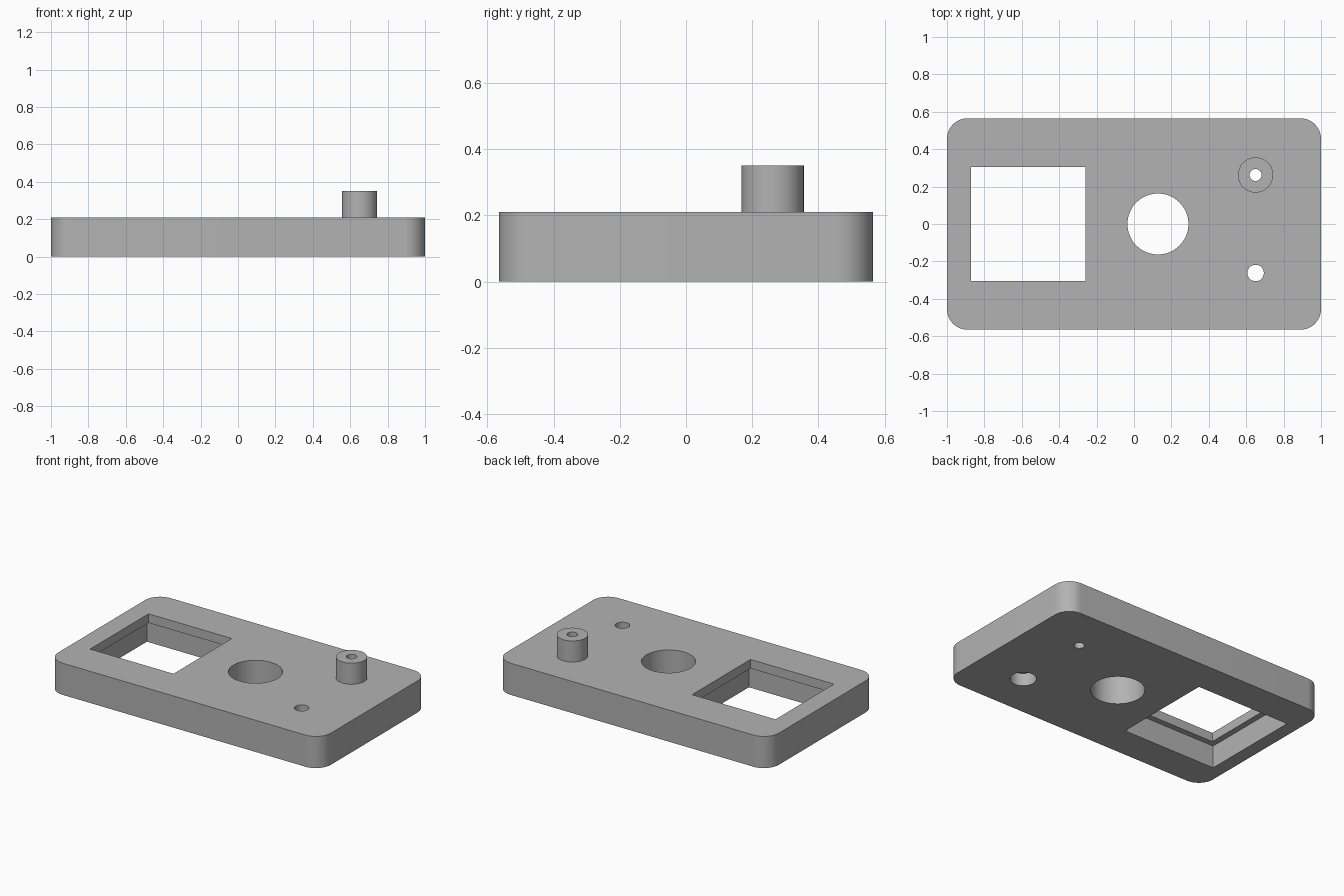
import bpy
import bmesh
from mathutils import Matrix

cube = bpy.data.objects.get("Cube")
if cube:
    bpy.data.objects.remove(cube, do_unlink=True)

# Key dimensions
WIDTH, DEPTH, TOP = 2.0, 1.13, 0.21
CORNER = 0.11
POST_TOP = 0.35
LEDGE = 0.15
WINDOW_X = -0.565
HOLE_X, HOLE_Y = 0.65, 0.262
OVER = 0.05  # cutter overshoot

grey = bpy.data.materials.new("grey_plastic")
grey.use_nodes = True
colour = (0.45, 0.45, 0.45, 1)
grey.diffuse_color = colour
grey.node_tree.nodes["Principled BSDF"].inputs["Base Color"].default_value = colour


def finish(name, bm):
    mesh = bpy.data.meshes.new(name)
    bm.to_mesh(mesh)
    bm.free()
    mesh.materials.append(grey)
    obj = bpy.data.objects.new(name, mesh)
    bpy.context.collection.objects.link(obj)
    return obj


def box(name, x, y, size_x, size_y, low, high, corner=0):
    bm = bmesh.new()
    place = Matrix.Translation((x, y, (low + high) / 2))
    scale = Matrix.Diagonal((size_x, size_y, high - low, 1))
    bmesh.ops.create_cube(bm, size=1, matrix=place @ scale)
    if corner:
        upright = [e for e in bm.edges
                   if abs(e.verts[0].co.z - e.verts[1].co.z) > 0.01]
        bmesh.ops.bevel(bm, geom=upright, offset=corner, segments=12,
                        profile=0.5, affect='EDGES')
    return finish(name, bm)


def cylinder(name, x, y, radius, low, high):
    bm = bmesh.new()
    bmesh.ops.create_cone(bm, cap_ends=True, segments=64,
                          radius1=radius, radius2=radius, depth=high - low,
                          matrix=Matrix.Translation((x, y, (low + high) / 2)))
    return finish(name, bm)


def select_only(obj):
    bpy.ops.object.select_all(action='DESELECT')
    obj.select_set(True)
    bpy.context.view_layer.objects.active = obj


def cut(target, cutter):
    cutter.hide_render = True
    select_only(target)
    mod = target.modifiers.new("cut", 'BOOLEAN')
    mod.operation = 'DIFFERENCE'
    mod.solver = 'EXACT'
    mod.object = cutter
    bpy.ops.object.modifier_apply(modifier=mod.name)
    bpy.data.objects.remove(cutter, do_unlink=True)


# Rounded cover plate
plate = box("cover_plate", 0, 0, WIDTH, DEPTH, 0, TOP, CORNER)

# Square window, with a wider recess on the underside
cut(plate, box("window_cutter", WINDOW_X, 0, 0.612, 0.612, -OVER, TOP + OVER))
cut(plate, box("recess_cutter", WINDOW_X, 0, 0.69, 0.69, -OVER, LEDGE))

# Large centre hole
cut(plate, cylinder("centre_cutter", 0.128, 0, 0.163, -OVER, TOP + OVER))

# Front hole, counterbored from below
cut(plate, cylinder("front_hole_cutter", HOLE_X, -HOLE_Y, 0.044, -OVER, TOP + OVER))
cut(plate, cylinder("counterbore_cutter", HOLE_X, -HOLE_Y, 0.08, -OVER, 0.085))

# Hollow post, with its bore running through the plate
post = cylinder("hollow_post", HOLE_X, HOLE_Y, 0.094, TOP, POST_TOP)
for part in (plate, post):
    cut(part, cylinder("bore_cutter", HOLE_X, HOLE_Y, 0.032, -OVER, POST_TOP + OVER))

# Smooth round walls, sharp edges
for part in (plate, post):
    select_only(part)
    bpy.ops.object.shade_smooth_by_angle()
